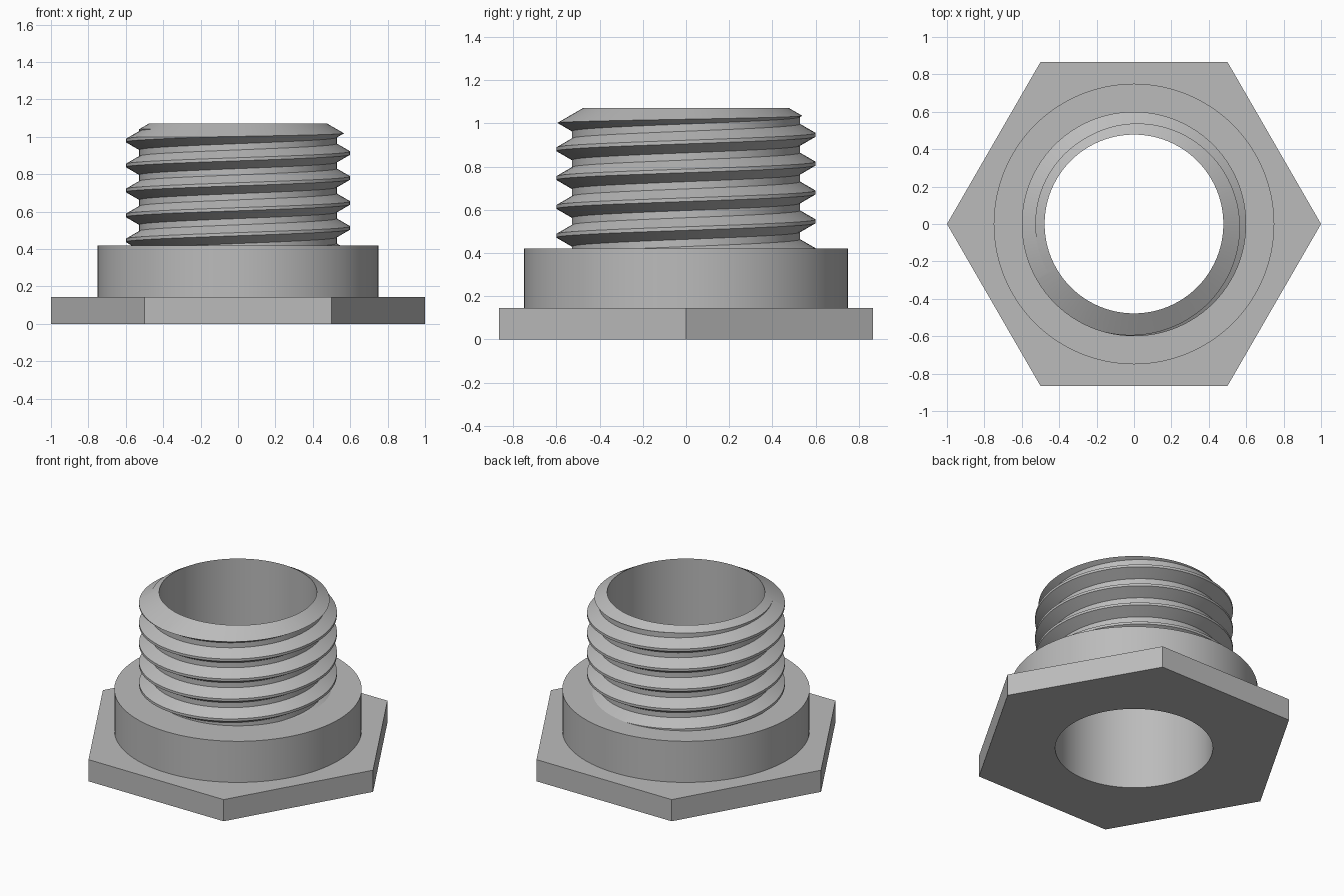
import bpy, bmesh
from math import cos, sin, pi, radians

cube = bpy.data.objects.get("Cube")
if cube:
    bpy.data.objects.remove(cube, do_unlink=True)

SEG = 96
BORE, ROOT, CREST = 0.478, 0.528, 0.6
FLANGE_TOP, COLLAR_TOP, TOP = 0.145, 0.42, 1.07
PITCH = 0.1335
FIRST_CREST = 0.513          # crest height at angle zero

grey = bpy.data.materials.new("plain grey")
grey.use_nodes = True
grey.diffuse_color = (0.5, 0.5, 0.5, 1)
grey.node_tree.nodes["Principled BSDF"].inputs["Base Color"].default_value = (0.5, 0.5, 0.5, 1)


def make_object(name, bm):
    bmesh.ops.recalc_face_normals(bm, faces=bm.faces)
    mesh = bpy.data.meshes.new(name)
    bm.to_mesh(mesh)
    bm.free()
    mesh.materials.append(grey)
    obj = bpy.data.objects.new(name, mesh)
    bpy.context.collection.objects.link(obj)
    return obj


def smooth(obj):
    bpy.ops.object.select_all(action='DESELECT')
    obj.select_set(True)
    bpy.context.view_layer.objects.active = obj
    bpy.ops.object.shade_smooth_by_angle(angle=radians(20))


def hexagon(angle):
    """Distance from centre to the edge of a hexagon with unit corners."""
    return cos(pi / 6) / cos(angle % (pi / 3) - pi / 6)


def lathe(profile, closed):
    """Join rings of (radius, height); radius may be a function of angle."""
    bm = bmesh.new()
    rings = []
    for radius, z in profile:
        ring = []
        for i in range(SEG):
            a = 2 * pi * i / SEG
            r = radius(a) if callable(radius) else radius
            ring.append(bm.verts.new((r * cos(a), r * sin(a), z)))
        rings.append(ring)
    pairs = list(zip(rings, rings[1:]))
    if closed:
        pairs.append((rings[-1], rings[0]))
    for lower, upper in pairs:
        for i in range(SEG):
            j = (i + 1) % SEG
            bm.faces.new((lower[i], lower[j], upper[j], upper[i]))
    return bm


def thread_radius(offset):
    """Radius at a height offset from the middle of a crest."""
    d = abs((offset + PITCH / 2) % PITCH - PITCH / 2)
    t = (d - PITCH / 16) / (PITCH * 5 / 16)
    return CREST + (ROOT - CREST) * min(max(t, 0), 1)


def helix_solid(bottom, top):
    """Solid screw with flat crests and roots, cut off flat at both ends."""
    bm = bmesh.new()
    breaks = [-3 / 8, -1 / 16, 1 / 16, 3 / 8]
    rows = [k + b for k in range(-4, 9) for b in breaks]
    columns = []
    for i in range(SEG):
        a = 2 * pi * i / SEG
        start = FIRST_CREST + PITCH * i / SEG
        column = []
        for row in rows:
            z = min(max(start + row * PITCH, bottom), top)
            r = thread_radius(z - start)
            column.append(bm.verts.new((r * cos(a), r * sin(a), z)))
        columns.append(column)
    for i in range(SEG):
        # The last column meets the first one turn higher
        shift = len(breaks) if i == SEG - 1 else 0
        here, there = columns[i], columns[(i + 1) % SEG]
        for k in range(len(rows) - 1 - shift):
            bm.faces.new((here[k], there[k + shift],
                          there[k + 1 + shift], here[k + 1]))
    bmesh.ops.remove_doubles(bm, verts=bm.verts, dist=1e-5)
    loose = [v for v in bm.verts if not v.link_faces]
    bmesh.ops.delete(bm, geom=loose, context='VERTS')
    bmesh.ops.holes_fill(bm, edges=[e for e in bm.edges if e.is_boundary], sides=0)
    bmesh.ops.triangulate(bm, faces=bm.faces)
    return bm


# Hexagonal flange, round collar and lower bore
body = make_object("flange_and_collar", lathe([
    (BORE, COLLAR_TOP), (BORE, 0), (hexagon, 0), (hexagon, FLANGE_TOP),
    (0.75, FLANGE_TOP), (0.75, COLLAR_TOP), (ROOT - 0.01, COLLAR_TOP)], False))
smooth(body)

# Threaded neck, trimmed by a bored and chamfered envelope
WIDE = 0.66
chamfer_base = TOP - (WIDE - BORE) / 1.732
neck = make_object("threaded_neck", helix_solid(0.36, 1.14))
envelope = make_object("neck_envelope", lathe([
    (BORE, COLLAR_TOP), (WIDE, COLLAR_TOP), (WIDE, chamfer_base), (BORE, TOP)], True))
trim = neck.modifiers.new("trim", 'BOOLEAN')
trim.operation = 'INTERSECT'
trim.solver = 'EXACT'
trim.object = envelope
bpy.context.view_layer.update()
trimmed = bpy.data.meshes.new_from_object(
    neck.evaluated_get(bpy.context.evaluated_depsgraph_get()))
neck.modifiers.clear()
neck.data = trimmed
bpy.data.objects.remove(envelope, do_unlink=True)

# Open the hidden underside of the neck
bm = bmesh.new()
bm.from_mesh(trimmed)
under = [f for f in bm.faces if all(v.co.z < COLLAR_TOP + 1e-4 for v in f.verts)]
bmesh.ops.delete(bm, geom=under, context='FACES')
bm.to_mesh(trimmed)
bm.free()
smooth(neck)
